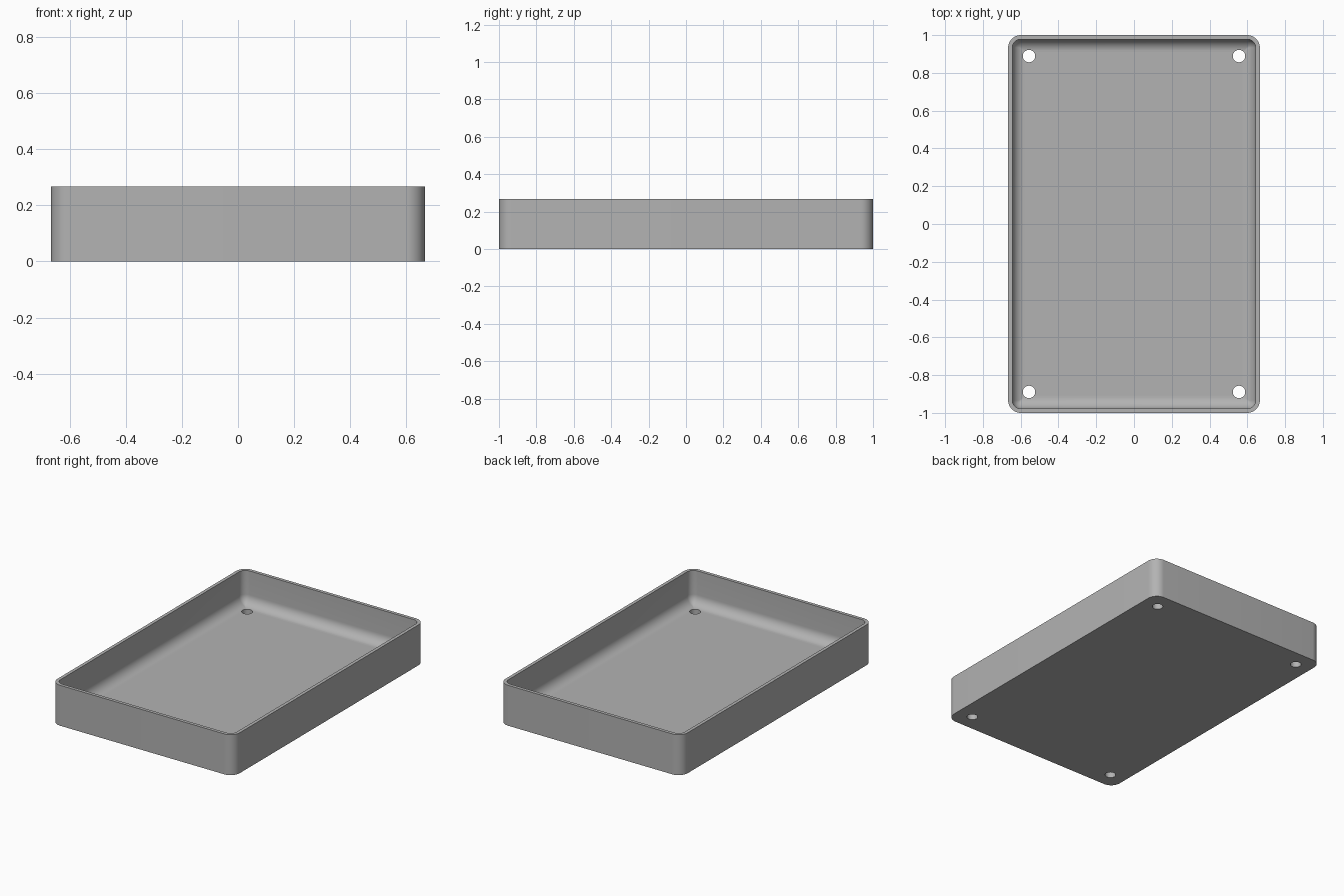
import bpy, bmesh, math

old = bpy.data.objects.get("Cube")
if old:
    bpy.data.objects.remove(old, do_unlink=True)

WIDTH, LENGTH, HEIGHT = 1.333, 2.0, 0.267
WALL, FLOOR, CORNER, FILLET = 0.022, 0.044, 0.067, 0.066
STEPS = 10

grey = bpy.data.materials.new("plain grey")
grey.use_nodes = True
colour = (0.45, 0.45, 0.45, 1)
grey.diffuse_color = colour
grey.node_tree.nodes["Principled BSDF"].inputs["Base Color"].default_value = colour


def ring(bm, inset, z):
    """Rounded rectangle of vertices, inset from the outer wall."""
    r = max(CORNER - inset, 0.004)
    cx, cy = WIDTH / 2 - inset - r, LENGTH / 2 - inset - r
    verts = []
    for i, (sx, sy) in enumerate([(1, 1), (-1, 1), (-1, -1), (1, -1)]):
        for k in range(STEPS + 1):
            a = math.pi / 2 * (i + k / STEPS)
            verts.append(bm.verts.new((sx * cx + r * math.cos(a),
                                       sy * cy + r * math.sin(a), z)))
    return verts


# Tray shell: outer wall, rim, inner wall, then the floor fillet
profile = [(0, 0), (0, HEIGHT), (WALL, HEIGHT)]
for k in range(STEPS + 1):
    a = math.pi / 2 * k / STEPS
    profile.append((WALL + FILLET * (1 - math.cos(a)),
                    FLOOR + FILLET * (1 - math.sin(a))))
bm = bmesh.new()
rings = [ring(bm, inset, z) for inset, z in profile]
for low, high in zip(rings, rings[1:]):
    n = len(low)
    for i in range(n):
        j = (i + 1) % n
        bm.faces.new((low[i], low[j], high[j], high[i]))
bm.faces.new(rings[0][::-1])
bm.faces.new(rings[-1])
bmesh.ops.recalc_face_normals(bm, faces=bm.faces)
mesh = bpy.data.meshes.new("tray")
bm.to_mesh(mesh)
bm.free()
tray = bpy.data.objects.new("tray", mesh)
bpy.context.collection.objects.link(tray)
mesh.materials.append(grey)

# Screw holes through the floor, one near each corner
bpy.context.view_layer.objects.active = tray
for sx in (-1, 1):
    for sy in (-1, 1):
        bpy.ops.mesh.primitive_cylinder_add(vertices=32, radius=0.033, depth=0.3,
                                            location=(sx * 0.556, sy * 0.889, 0))
        cutter = bpy.context.object
        cutter.name = "hole_cutter"
        cutter.data.materials.append(grey)
        bpy.context.view_layer.objects.active = tray
        cut = tray.modifiers.new("screw hole", "BOOLEAN")
        cut.operation, cut.solver, cut.object = "DIFFERENCE", "EXACT", cutter
        bpy.ops.object.modifier_apply(modifier=cut.name)
        bpy.data.objects.remove(cutter, do_unlink=True)

bpy.ops.object.select_all(action="DESELECT")
tray.select_set(True)
bpy.context.view_layer.objects.active = tray
bpy.ops.object.shade_smooth_by_angle(angle=math.radians(30))
